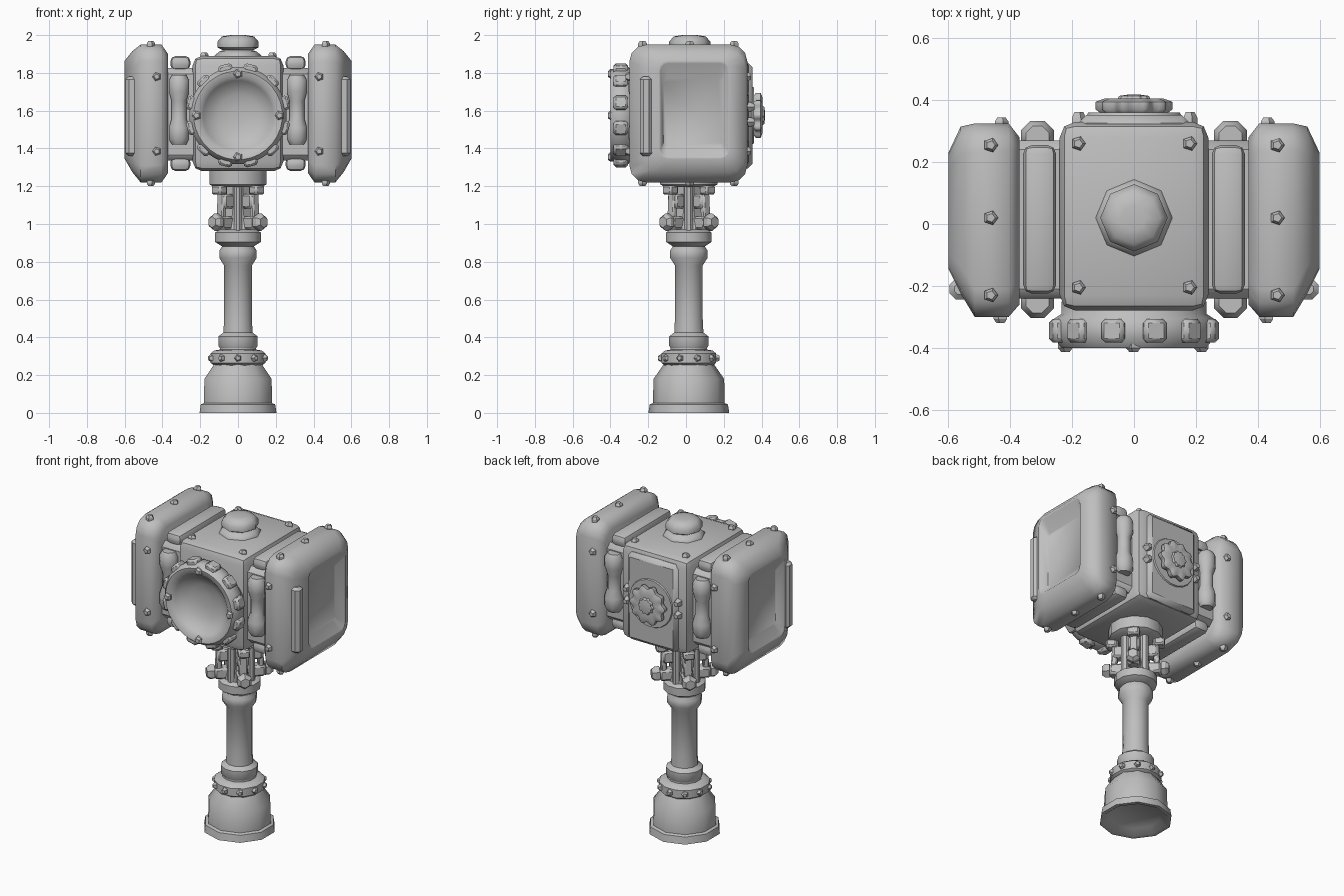
import bpy, bmesh, math
from mathutils import Matrix, Vector

if "Cube" in bpy.data.objects:
    bpy.data.objects.remove(bpy.data.objects["Cube"])

STEEL = bpy.data.materials.new("grey_steel")
STEEL.diffuse_color = (0.52, 0.52, 0.52, 1)
STEEL.use_nodes = True
STEEL.node_tree.nodes["Principled BSDF"].inputs["Base Color"].default_value = STEEL.diffuse_color
CY, CZ, DZ = 0.015, 1.585, 1.575     # handle axis y, head centre z, dish centre z
TAU = 2 * math.pi


def finish(name, bm, angle=40):
    bmesh.ops.recalc_face_normals(bm, faces=bm.faces)
    me = bpy.data.meshes.new(name)
    bm.to_mesh(me)
    bm.free()
    me.materials.append(STEEL)
    for p in me.polygons:
        p.use_smooth = True
    me.set_sharp_from_angle(angle=math.radians(angle))
    ob = bpy.data.objects.new(name, me)
    bpy.context.collection.objects.link(ob)
    return ob


def loft(name, rings, angle=40):
    bm = bmesh.new()
    rows = [[bm.verts.new(p) for p in r] for r in rings]
    n = len(rows[0])
    for a, b in zip(rows, rows[1:]):
        for i in range(n):
            j = (i + 1) % n
            bm.faces.new((a[i], a[j], b[j], b[i]))
    bm.faces.new(rows[0])
    bm.faces.new(rows[-1])
    return finish(name, bm, angle)


def aim(loc, direction):
    q = Vector(direction).to_track_quat('Z', 'Y')
    return Matrix.Translation(loc) @ q.to_matrix().to_4x4()


def lathe(name, profile, loc, direction=(0, 0, 1), sides=12, angle=40, wave=None, phase=0.5):
    """Turn (radius, height) pairs about an axis; wave scales radius by angle."""
    m = aim(loc, direction)
    wave = wave or (lambda t: 1)
    ts = [TAU * (i + phase) / sides for i in range(sides)]
    return loft(name, [[m @ Vector((r * wave(t) * math.cos(t), r * wave(t) * math.sin(t), h))
                        for t in ts] for r, h in profile], angle)


def box(name, size, matrix, bevel=0.008, segments=1):
    bm = bmesh.new()
    bmesh.ops.create_cube(bm, size=1, matrix=Matrix.Diagonal((*size, 1)))
    bmesh.ops.bevel(bm, geom=bm.edges[:], offset=bevel, segments=segments,
                    profile=0.5, affect='EDGES')
    bm.transform(matrix)
    return finish(name, bm)


def stud(name, loc, direction, r=0.024, h=0.022):
    lathe(name, [(r, -0.02), (r, h * 0.4), (r * 0.6, h)], loc, direction, 5, 30)


def rounded(x, y0, y1, z0, z1, c):
    """Rounded rectangle in the yz plane at x."""
    pts = []
    for k, (cy, cz) in enumerate(((y1 - c, z1 - c), (y0 + c, z1 - c),
                                  (y0 + c, z0 + c), (y1 - c, z0 + c))):
        for s in range(4):
            t = (k + s / 3) * math.pi / 2
            pts.append((x, cy + c * math.cos(t), cz + c * math.sin(t)))
    return pts


# Handle: flared foot, rings, grip and collars
lathe("pommel", [(0.15, 0.03), (0.19, 0.0), (0.214, 0.0), (0.207, 0.045), (0.19, 0.052),
                 (0.187, 0.18), (0.138, 0.25), (0.13, 0.27)], (0, CY, 0), sides=10)
lathe("pommel_ring", [(0.13, 0.25), (0.15, 0.265), (0.15, 0.315), (0.13, 0.33), (0.1, 0.335),
                      (0.1, 0.36)], (0, CY, 0), sides=12)
lathe("grip", [(0.09, 0.33), (0.108, 0.355), (0.108, 0.405), (0.08, 0.425), (0.076, 0.5),
               (0.076, 0.78), (0.102, 0.82), (0.102, 0.86), (0.085, 0.885), (0.085, 0.9)],
      (0, CY, 0), sides=12)
lathe("upper_collar", [(0.085, 0.88), (0.125, 0.905), (0.125, 0.955), (0.1, 0.97)],
      (0, CY, 0), sides=12)
lathe("neck_core", [(0.1, 0.95), (0.07, 1.09), (0.07, 1.22)], (0, CY, 0), sides=8)
lathe("head_socket", [(0.13, 1.195), (0.157, 1.21), (0.157, 1.29)], (0, CY, 0), sides=12)
for i in range(10):
    t = TAU * i / 10
    d = Vector((math.sin(t), -math.cos(t), 0))
    stud("pommel_stud", Vector((0, CY, 0.29)) + d * 0.143, d, 0.02, 0.02)

# Neck braces: bolted diagonal struts with rods between them
for i in range(4):
    t = math.pi / 4 + i * math.pi / 2
    d = Vector((math.cos(t), math.sin(t), 0))
    turn = Matrix.Translation((0, CY, 0)) @ Matrix.Rotation(t, 4, 'Z')
    at = lambda x, z, tilt=0: turn @ Matrix.Translation((x, 0, z)) @ Matrix.Rotation(tilt, 4, 'Y')
    box("brace_strut", (0.035, 0.05, 0.24), at(0.122, 1.09, -0.06))
    box("brace_foot", (0.1, 0.07, 0.07), at(0.1, 1.005), 0.012)
    box("brace_block", (0.07, 0.07, 0.075), at(0.095, 1.12), 0.01)
    box("brace_top", (0.06, 0.07, 0.05), at(0.14, 1.18), 0.01)
    lathe("brace_bolt", [(0.046, 0), (0.046, 0.025), (0.03, 0.045)],
          Vector((0, CY, 1.01)) + d * 0.15, d, 6, 30)
    e = Vector((math.cos(t + math.pi / 4), math.sin(t + math.pi / 4), 0))
    lathe("neck_rod", [(0.024, 0.95), (0.024, 1.22)], Vector((0, CY, 0)) + e * 0.08, sides=8)

# Centre block and the axle joining both heads
box("centre_block", (0.48, 0.61, 0.61), Matrix.Translation((0, 0.025, CZ)), 0.05, 2)
box("axle_core", (0.86, 0.51, 0.49), Matrix.Translation((0, CY, 1.58)), 0.03)
lathe("top_knob", [(0.124, 1.87), (0.124, 1.892), (0.1, 1.912), (0.08, 1.92), (0.109, 1.935),
                   (0.109, 1.965), (0.085, 1.993), (0.04, 2.0)],
      (0, 0.02, 0), sides=8, angle=50, phase=0)
for x in (-0.18, 0.18):
    for y in (-0.205, 0.26):
        stud("block_stud", (x, y, 1.887), (0, 0, 1))
    for z in (1.62, 1.54):
        stud("back_stud", (x, 0.327, z), (0, 1, 0), 0.026, 0.035)

# Mirrored striking heads, bars and studs
for s in (-1, 1):
    loft("striking_head", [rounded(s * x, *r) for x, *r in (
        (0.37, -0.26, 0.28, 1.27, 1.90, 0.07),
        (0.405, -0.30, 0.325, 1.22, 1.95, 0.09),
        (0.515, -0.30, 0.325, 1.22, 1.95, 0.09),
        (0.56, -0.225, 0.315, 1.275, 1.915, 0.09),
        (0.60, -0.145, 0.23, 1.345, 1.865, 0.05),
        (0.597, -0.135, 0.222, 1.355, 1.85, 0.04),
        (0.55, -0.12, 0.19, 1.41, 1.77, 0.02))], 60)
    bar = [(0.02, 0), (0.037, 0.015), (0.037, 0.405), (0.02, 0.42)]
    lathe("side_bar", bar, (s * 0.562, -0.21, 1.36), sides=8)
    for y in (-0.23, 0.02, 0.255):
        stud("head_top_stud", (s * 0.463, y, 1.948), (0, 0, 1))
        stud("head_bottom_stud", (s * 0.463, y, 1.222), (0, 0, -1))
    for z in (1.385, 1.78):
        stud("head_front_stud", (s * 0.43, -0.298, z), (0, -1, 0))
        stud("head_back_stud", (s * 0.43, 0.323, z), (0, 1, 0))
    # Rounded bars lying in the gap above and below
    for z in (1.318, 1.852):
        box("gap_bar", (0.106, 0.48, 0.075),
            Matrix.Translation((s * 0.305, 0.015, z)), 0.028, 2)
    # Waisted bars standing in the gap, front and back
    for y in (-0.25, 0.28):
        lathe("waisted_bar", [(0.04, 0), (0.058, 0.03), (0.058, 0.09), (0.042, 0.14),
                              (0.042, 0.23), (0.058, 0.28), (0.058, 0.34), (0.04, 0.37)],
              (s * 0.312, y, 1.42), sides=8, angle=50)

# Front dish: toothed ring around a soft bowl
F = (0, -1, 0)
lathe("dish_ring", [(0.235, 0.25), (0.235, 0.29), (0.258, 0.305), (0.258, 0.37), (0.235, 0.4),
                    (0.205, 0.395), (0.185, 0.375), (0.16, 0.35), (0.11, 0.325), (0.04, 0.315)],
      (0, 0, DZ), F, 32, 60)
for i in range(12):
    t = TAU * (i + 0.5) / 12
    m = (Matrix.Translation((0, 0, DZ)) @ Matrix.Rotation(t, 4, 'Y')
         @ Matrix.Translation((0, -0.345, 0.252)))
    box("ring_tooth", (0.075, 0.075, 0.052), m, 0.012)
for i in range(4):
    t = TAU * i / 4
    stud("ring_stud", (0.22 * math.sin(t), -0.393, DZ + 0.22 * math.cos(t)), F, 0.026, 0.02)

# Raised back plate with a scalloped wheel
B = (0, 1, 0)
box("back_plate", (0.36, 0.06, 0.56), Matrix.Translation((0, 0.322, DZ)), 0.025)
lathe("back_disc", [(0.16, 0.34), (0.15, 0.36)], (0, 0, DZ), B, 20)
lathe("back_wheel", [(0.09, 0.35), (0.115, 0.37), (0.115, 0.395), (0.09, 0.405), (0.05, 0.402),
                     (0.045, 0.414), (0.02, 0.418)], (0, 0, DZ), B, 60, 50,
      lambda t: 1 + 0.09 * math.cos(10 * t))
